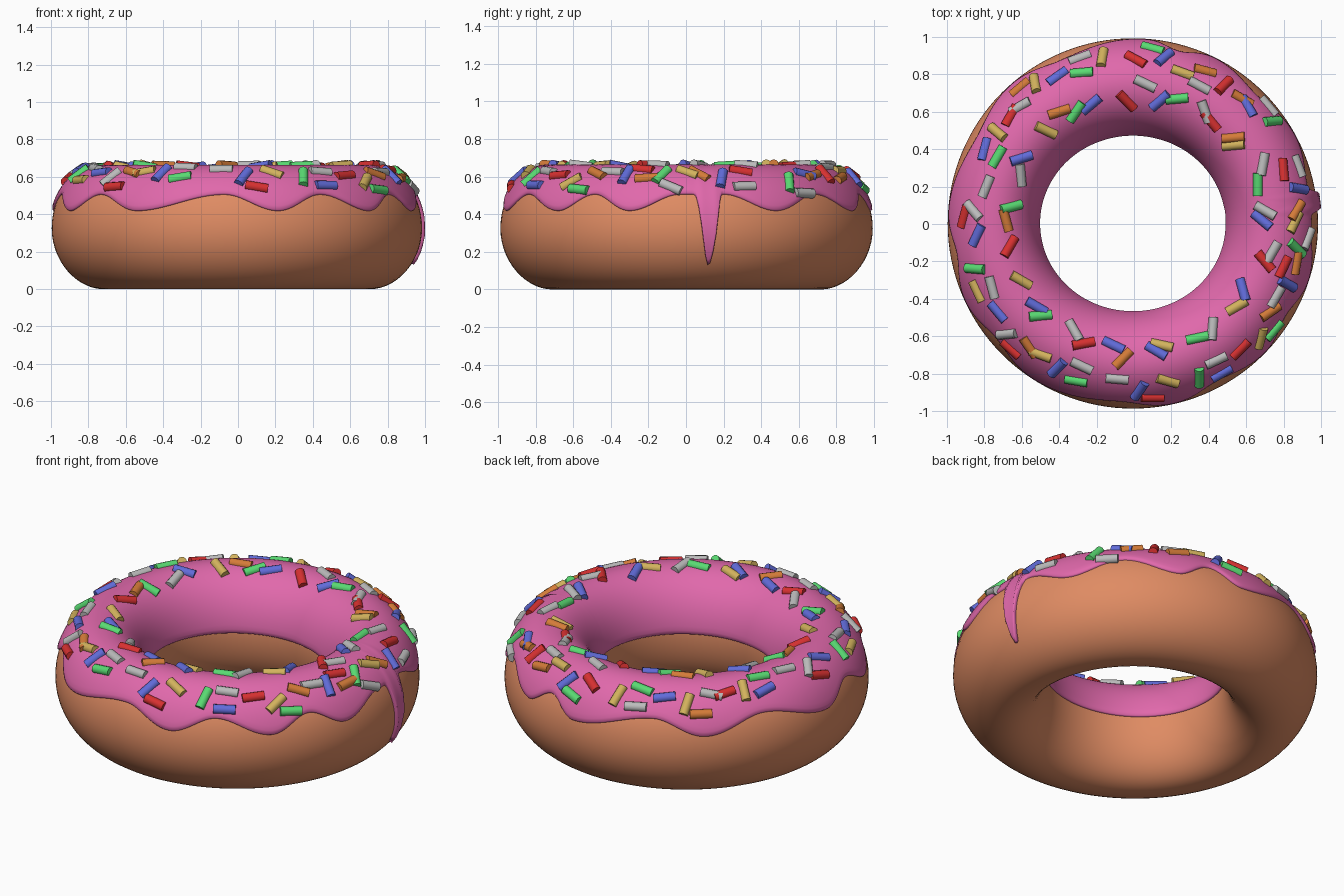
import bpy, bmesh
from math import sin, cos, pi, radians, degrees, acos, asin, atan2, hypot, tau
from mathutils import Vector, Matrix

if "Cube" in bpy.data.objects:
    bpy.data.objects.remove(bpy.data.objects["Cube"])

RING, WIDE, HIGH = 0.74, 0.25, 0.325       # ring radius, section half-width and half-height
GLAZE = 0.014                              # icing thickness
CENTRE = Vector((-0.006, 0.003, HIGH))


def material(name, rgb):
    mat = bpy.data.materials.new(name)
    mat.use_nodes = True
    mat.diffuse_color = (*rgb, 1)
    mat.node_tree.nodes["Principled BSDF"].inputs["Base Color"].default_value = (*rgb, 1)
    return mat


def finish(name, bm, mat, angle=None):
    bmesh.ops.recalc_face_normals(bm, faces=bm.faces)
    mesh = bpy.data.meshes.new(name)
    bm.to_mesh(mesh)
    bm.free()
    mesh.materials.append(mat)
    mesh.shade_smooth()
    if angle:
        mesh.set_sharp_from_angle(angle=angle)
    obj = bpy.data.objects.new(name, mesh)
    bpy.context.collection.objects.link(obj)


def surface(theta, phi, off=0.0):
    """Point on the ring: theta goes round it, phi round its section (0 = outward)."""
    wide = WIDE if cos(phi) > 0 else WIDE - 0.017 + 0.027 * sin(theta) ** 2
    tuck = 0.025 * max(0, -sin(phi)) ** 2          # the underside draws in a little
    r = RING - tuck + (wide + off) * cos(phi)
    return CENTRE + Vector((r * cos(theta), r * sin(theta), (HIGH + off) * sin(phi)))


def sweep(name, columns, section, mat, closed):
    """Skin a section, given as (phi, offset) pairs for each theta, round the ring."""
    bm = bmesh.new()
    rows = []
    for i in range(columns):
        theta = tau * i / columns
        rows.append([bm.verts.new(surface(theta, p, o)) for p, o in section(theta)])
    count = len(rows[0])
    for i in range(columns):
        a, b = rows[i], rows[(i + 1) % columns]
        for j in range(count if closed else count - 1):
            k = (j + 1) % count
            bm.faces.new((a[j], b[j], b[k], a[k]))
    finish(name, bm, mat)


# Dough ring
dough = material("baked dough", (0.74, 0.26, 0.125))
sweep("dough", 128, lambda t: [(tau * j / 56, 0) for j in range(56)], dough, True)

# Icing: angles where its outer edge hangs low and rises high, in turn
LOW = [29, 64, 86, 131, 176, 205, 237, 283, 316, 342]
PEAK = [12, 46, 75, 114, 151, 190, 220, 266, 298, 329, 358]
KEYS = sorted([(a, 0.418) for a in LOW] + [(a, 0.505) for a in PEAK])
KEYS = [(KEYS[-1][0] - 360, KEYS[-1][1])] + KEYS
DRIP = 7


def drip_shape(theta):
    """0 away from the drip, 1 at its tip."""
    d = abs((degrees(theta) - DRIP + 180) % 360 - 180) / 4.5
    return (1 + cos(pi * min(d, 1))) / 2


def edge_height(theta):
    deg = degrees(theta) % 360
    if deg > KEYS[-1][0]:
        deg -= 360
    for (a, za), (b, zb) in zip(KEYS, KEYS[1:]):
        if a <= deg <= b:
            z = za + (zb - za) * (1 - cos(pi * (deg - a) / (b - a))) / 2
            break
    return z - 0.37 * drip_shape(theta)


def icing_section(theta):
    outer = asin((edge_height(theta) - HIGH) / HIGH)
    inner = pi - 0.08
    extra = 0.008 * min(1, 2 * drip_shape(theta))
    points = [(outer, -0.008), (outer, 0.004), (outer + 0.012, 0.010 + extra)]
    steps = 36
    for j in range(1, steps):
        f = j / steps
        points.append((outer + (inner - outer) * f, GLAZE + extra * max(0, 1 - 2 * f)))
    return points + [(inner - 0.012, 0.010), (inner, 0.004), (inner, -0.008)]


pink = material("pink icing", (0.75, 0.14, 0.41))
sweep("icing", 480, icing_section, pink, False)


# Sprinkles: short rods lying on the icing, one object for each colour
def sprinkles(colour, rgb, spots):
    """Each spot is x and y in hundredths, then the rod's turn in degrees."""
    bm = bmesh.new()
    for x, y, turn in spots:
        flat = Vector((x / 100, y / 100)) - CENTRE.xy
        theta = atan2(flat.y, flat.x)
        phi = acos((flat.length - RING) / (WIDE + GLAZE))
        out = cos(phi) / WIDE
        normal = Vector((out * cos(theta), out * sin(theta), sin(phi) / HIGH)).normalized()
        axis = Vector((cos(radians(turn)), sin(radians(turn)), 0))
        axis.z = -axis.dot(normal) / normal.z          # lay the rod along the icing
        centre = surface(theta, phi, GLAZE) - normal * 0.004
        aim = axis.to_track_quat('Z', 'Y').to_matrix().to_4x4()
        bmesh.ops.create_cone(bm, cap_ends=True, segments=12, radius1=0.026, radius2=0.026,
                              depth=0.122, matrix=Matrix.Translation(centre) @ aim)
    finish(colour + "_sprinkles", bm, material(colour + " sugar", rgb), radians(40))


sprinkles("white", (0.5, 0.5, 0.5), [
    (-29, 89, 20), (6, 75, -25), (35, 74, -28), (-61, 63, 30), (38, 60, -70),
    (72, 63, -50), (88, 31, -70), (69, 32, 80), (70, 7, -30), (93, -8, 70),
    (74, -15, 60), (76, -39, 60), (44, -73, 25), (42, -56, 85), (-9, -83, -5),
    (-32, -57, -60), (-28, -76, -25), (-68, -59, 5), (-76, -34, -75),
    (-86, 7, -50), (-79, 20, 68), (-60, 26, 95)])
sprinkles("blue", (0.12, 0.15, 0.7), [
    (16, 89, 40), (-41, 79, 35), (-23, 64, 40), (14, 66, 40), (61, 63, -60),
    (88, 19, -10), (68, 2, -40), (82, -32, -30), (58, -35, -75), (47, -80, 30),
    (12, -68, -30), (3, -89, 55), (-11, -65, -25), (-41, -77, 45),
    (-73, -47, -50), (-52, -44, -30), (-84, -6, 65), (-80, 40, 75), (-60, 35, 18)])
sprinkles("green", (0.1, 0.7, 0.17), [
    (10, 94, -15), (-28, 81, 5), (-31, 60, 55), (23, 67, 5), (74, 55, 5),
    (66, 21, 90), (87, -13, -45), (75, -57, 50), (34, -61, 12), (35, -82, 90),
    (-31, -84, -10), (-50, -49, 5), (-85, -24, -5), (-65, 9, 15), (-73, 36, 60)])
sprinkles("red", (0.68, 0.03, 0.03), [
    (1, 88, -28), (48, 74, 45), (-66, 58, 60), (-4, 66, -45), (41, 55, -50),
    (80, 29, 95), (70, -20, -50), (80, -23, 65), (57, -67, 45), (10, -93, 0),
    (-27, -64, 10), (-66, -67, -42), (-66, -12, 60), (-91, 4, 75)])
sprinkles("yellow", (0.65, 0.45, 0.11), [
    (-17, 89, 80), (26, 81, -20), (-53, 75, 100), (-73, 49, -40), (-47, 50, -25),
    (53, 42, 5), (86, 1, 65), (55, -44, 30), (68, -61, 75), (18, -84, -15),
    (15, -65, -12), (-50, -70, -20), (-60, -30, -30), (-84, -36, -65)])
sprinkles("orange", (0.66, 0.2, 0.04), [
    (38, 82, -15), (-61, 73, 40), (-40, 60, 18), (53, 46, 5), (58, 67, -30),
    (87, 7, 60), (87, -21, 80), (73, -47, 35), (-6, -72, 45), (-56, -66, -55),
    (-68, 2, -75)])
